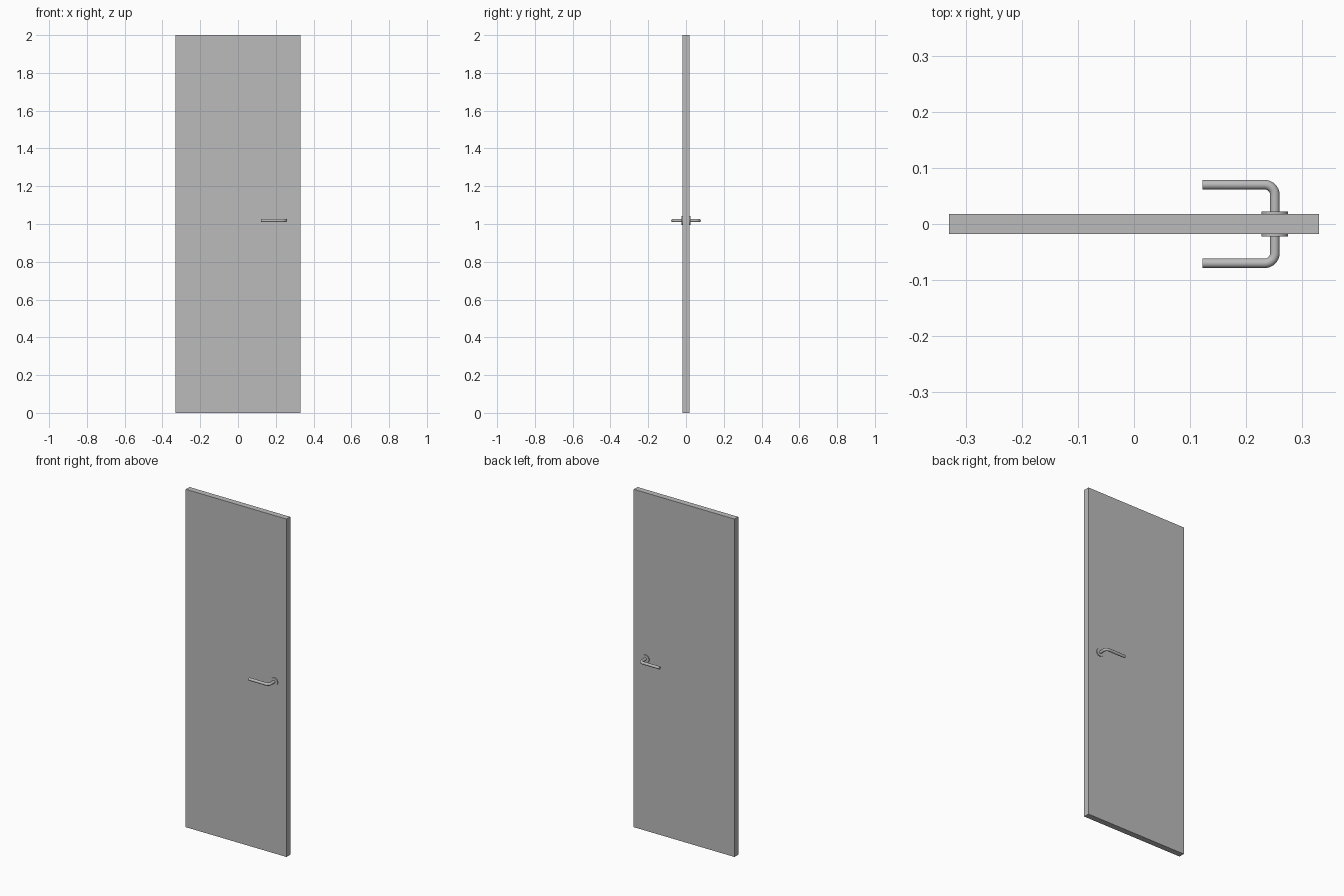
import bpy
import math

cube = bpy.data.objects.get("Cube")
if cube:
    bpy.data.objects.remove(cube, do_unlink=True)

HALF_W, HALF_T, HEIGHT = 0.33, 0.0175, 2.0
HANDLE_X, HANDLE_Z = 0.251, 1.018
LEVER_END, LEVER_Y = 0.122, 0.07
TUBE_R, BEND_R = 0.0085, 0.018

grey = bpy.data.materials.new("plain_grey")
grey.use_nodes = True
colour = (0.5, 0.5, 0.5, 1)
grey.diffuse_color = colour
grey.node_tree.nodes["Principled BSDF"].inputs["Base Color"].default_value = colour


def finish(obj, name, smooth=False):
    obj.name = name
    obj.data.materials.clear()
    obj.data.materials.append(grey)
    if smooth:
        bpy.ops.object.select_all(action='DESELECT')
        obj.select_set(True)
        bpy.context.view_layer.objects.active = obj
        bpy.ops.object.shade_smooth_by_angle(angle=math.radians(40))


def rosette(side, name):
    # Thin round plate lying on the door face
    depth = 0.005
    bpy.ops.mesh.primitive_cylinder_add(
        vertices=32, radius=0.0235, depth=depth,
        location=(HANDLE_X, side * (HALF_T + depth / 2), HANDLE_Z),
        rotation=(math.pi / 2, 0, 0))
    finish(bpy.context.object, name, True)


def lever(side, name):
    # Round bar: out of the door, around a bend, then along the door
    path = [(HANDLE_X, HALF_T)]
    for i in range(9):
        a = math.pi / 2 * i / 8
        path.append((HANDLE_X - BEND_R + BEND_R * math.cos(a),
                     LEVER_Y - BEND_R + BEND_R * math.sin(a)))
    path.append((LEVER_END, LEVER_Y))

    curve = bpy.data.curves.new(name, 'CURVE')
    curve.dimensions = '3D'
    curve.bevel_depth = TUBE_R
    curve.bevel_resolution = 4
    curve.use_fill_caps = True
    spline = curve.splines.new('POLY')
    spline.points.add(len(path) - 1)
    for point, (x, y) in zip(spline.points, path):
        point.co = (x, side * y, HANDLE_Z, 1)
    obj = bpy.data.objects.new(name, curve)
    bpy.context.collection.objects.link(obj)
    bpy.ops.object.select_all(action='DESELECT')
    obj.select_set(True)
    bpy.context.view_layer.objects.active = obj
    bpy.ops.object.convert(target='MESH')
    finish(bpy.context.object, name, True)


# Flat door panel
bpy.ops.mesh.primitive_cube_add(size=1, location=(0, 0, HEIGHT / 2))
panel = bpy.context.object
panel.scale = (2 * HALF_W, 2 * HALF_T, HEIGHT)
bpy.ops.object.transform_apply(location=False, rotation=False, scale=True)
finish(panel, "door_panel")

# Matching handle on each face
for side, label in ((-1, "front"), (1, "back")):
    rosette(side, label + "_handle_rosette")
    lever(side, label + "_handle_lever")
